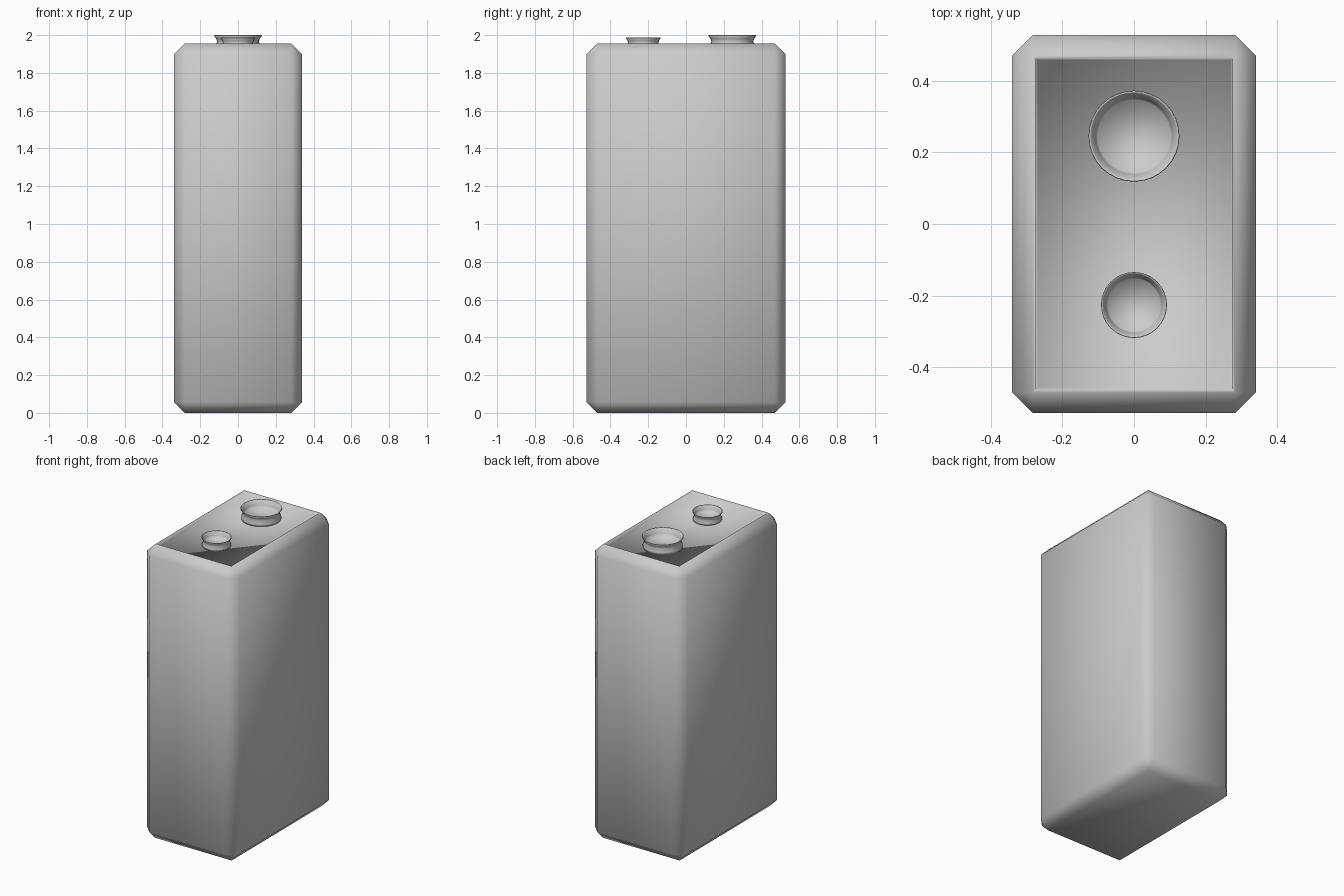
import bpy, bmesh, math

if "Cube" in bpy.data.objects:
    bpy.data.objects.remove(bpy.data.objects["Cube"])

FLOOR = 1.93


def finish(bm, name):
    bmesh.ops.recalc_face_normals(bm, faces=bm.faces)
    for f in bm.faces:
        f.smooth = True
    me = bpy.data.meshes.new(name)
    bm.to_mesh(me)
    bm.free()
    ob = bpy.data.objects.new(name, me)
    bpy.context.collection.objects.link(ob)
    return ob


def make_body():
    # chamfered block
    bm = bmesh.new()
    bmesh.ops.create_cube(bm, size=1)
    for v in bm.verts:
        v.co.x *= 0.68
        v.co.y *= 1.056
        v.co.z = (v.co.z + 0.5) * 1.955
    bmesh.ops.bevel(bm, geom=bm.edges[:], offset=0.058, segments=1,
                    profile=0.5, affect='EDGES')
    # shallow recess in the top
    bm.normal_update()
    top = max(bm.faces, key=lambda f: f.calc_center_median().z)
    bmesh.ops.inset_region(bm, faces=[top], thickness=0.012)
    bmesh.ops.inset_region(bm, faces=[top], thickness=0.006)
    for v in top.verts:
        v.co.z = FLOOR
    return finish(bm, "battery_body")


def make_terminal(name, y, profile, sides=32):
    # lathe a waisted cup; the last profile ring is closed as the cup floor
    bm = bmesh.new()
    rings = []
    for r, z in profile:
        rings.append([bm.verts.new((r * math.cos(2 * math.pi * i / sides),
                                    y + r * math.sin(2 * math.pi * i / sides), z))
                      for i in range(sides)])
    for a, b in zip(rings, rings[1:]):
        for i in range(sides):
            j = (i + 1) % sides
            bm.faces.new((a[i], a[j], b[j], b[i]))
    bm.faces.new(rings[-1])
    bm.faces.new(rings[0][::-1])
    return finish(bm, name)


def cup(r, top):
    h = top - FLOOR
    return [(r * 0.95, FLOOR), (r * 0.95, FLOOR + h * 0.2),
            (r * 0.87, FLOOR + h * 0.5), (r * 0.91, FLOOR + h * 0.72),
            (r, top - 0.003), (r * 0.985, top), (r * 0.95, top - 0.003),
            (r * 0.84, FLOOR + h * 0.55), (r * 0.80, FLOOR + h * 0.3)]


make_body()
make_terminal("large_terminal", 0.245, cup(0.127, 2.0))
make_terminal("small_terminal", -0.226, cup(0.092, 1.987))
